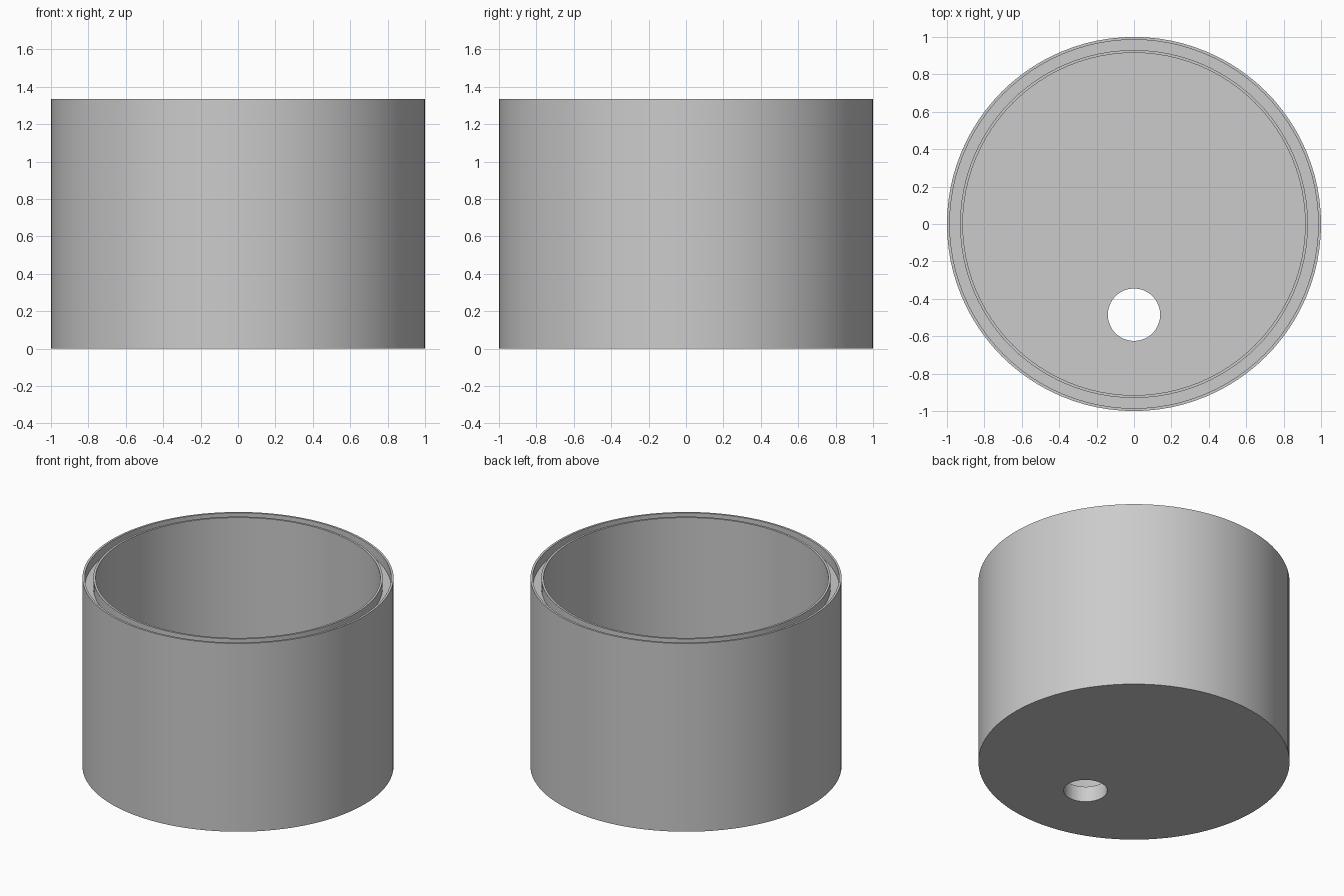
import bpy, bmesh, math

cube = bpy.data.objects.get("Cube")
if cube:
    bpy.data.objects.remove(cube, do_unlink=True)

HEIGHT = 1.335
FLOOR = 0.11
GROOVE = 0.07
SEGMENTS = 96

# Plain grey for the whole vessel
grey = bpy.data.materials.new("plain grey")
grey.use_nodes = True
colour = (0.6, 0.6, 0.6, 1)
grey.diffuse_color = colour
grey.node_tree.nodes["Principled BSDF"].inputs["Base Color"].default_value = colour


def lathe(name, profile):
    """Spin an (r, z) profile that starts and ends on the axis."""
    bm = bmesh.new()
    verts = [bm.verts.new((r, 0, z)) for r, z in profile]
    edges = [bm.edges.new(pair) for pair in zip(verts, verts[1:])]
    bmesh.ops.spin(bm, geom=verts + edges, cent=(0, 0, 0), axis=(0, 0, 1),
                   angle=math.tau, steps=SEGMENTS, use_duplicate=False)
    bmesh.ops.remove_doubles(bm, verts=bm.verts, dist=0.0005)
    bmesh.ops.recalc_face_normals(bm, faces=bm.faces)
    mesh = bpy.data.meshes.new(name)
    bm.to_mesh(mesh)
    bm.free()
    mesh.materials.append(grey)
    obj = bpy.data.objects.new(name, mesh)
    bpy.context.collection.objects.link(obj)
    return obj


# Open pot with a shallow groove between two thin rims
pot = lathe("pot", [
    (0, 0), (1, 0), (1, HEIGHT), (0.985, HEIGHT),
    (0.985, HEIGHT - GROOVE), (0.93, HEIGHT - GROOVE),
    (0.93, HEIGHT), (0.915, HEIGHT), (0.915, FLOOR), (0, FLOOR)])

# Drain hole through the floor
bpy.ops.mesh.primitive_cylinder_add(vertices=64, radius=0.14, depth=0.5,
                                    location=(0, -0.485, 0.05))
cutter = bpy.context.object
cutter.name = "drain_hole_cutter"
cutter.data.materials.append(grey)
cutter.hide_render = True

cut = pot.modifiers.new("drain hole", "BOOLEAN")
cut.operation = "DIFFERENCE"
cut.solver = "EXACT"
cut.object = cutter

bpy.ops.object.select_all(action="DESELECT")
pot.select_set(True)
bpy.context.view_layer.objects.active = pot
bpy.ops.object.modifier_apply(modifier=cut.name)
bpy.data.objects.remove(cutter, do_unlink=True)
bpy.ops.object.shade_smooth_by_angle(angle=math.radians(30))
